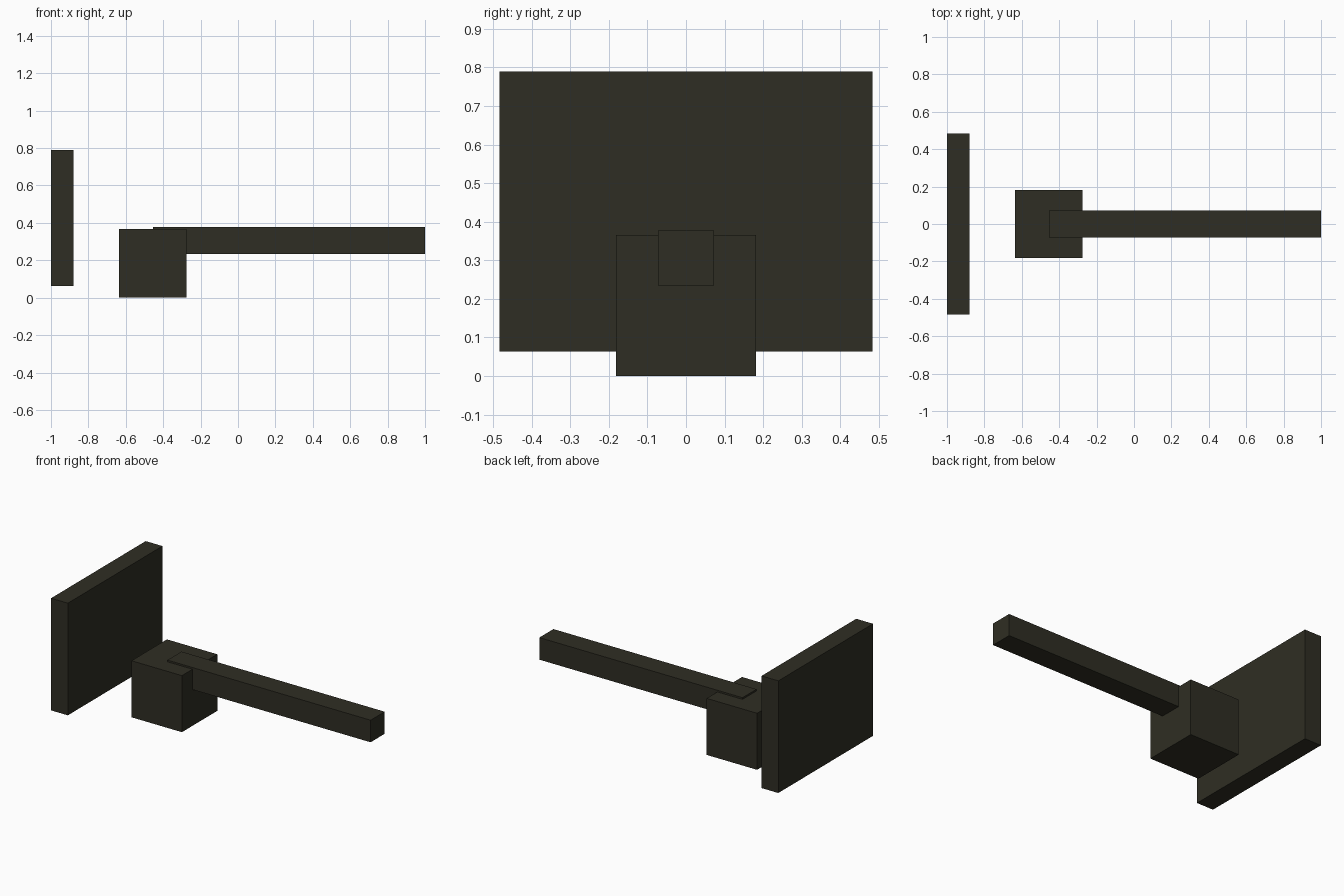
import bpy
from mathutils import Vector

default_cube = bpy.data.objects.get("Cube")
if default_cube:
    bpy.data.objects.remove(default_cube, do_unlink=True)

# Single dark olive colour
colour = (0.028, 0.027, 0.017, 1.0)
dark_olive = bpy.data.materials.new("dark olive")
dark_olive.use_nodes = True
dark_olive.diffuse_color = colour
bsdf = next(n for n in dark_olive.node_tree.nodes if n.type == "BSDF_PRINCIPLED")
bsdf.inputs["Base Color"].default_value = colour


def box(name, low, high):
    """Flat-faced box between two opposite corners."""
    low, high = Vector(low), Vector(high)
    bpy.ops.mesh.primitive_cube_add(size=1, location=(low + high) / 2)
    obj = bpy.context.object
    obj.name = name
    obj.scale = high - low
    bpy.ops.object.transform_apply(location=False, rotation=False, scale=True)
    obj.data.materials.append(dark_olive)
    return obj


# Upright plate, separate from the rest
box("end_plate", (-1, -0.484, 0.063), (-0.88, 0.484, 0.789))
# Cube-shaped body
box("body_block", (-0.636, -0.181, 0), (-0.275, 0.181, 0.366))
# Long bar sunk into the body, its top just proud of it
box("long_bar", (-0.455, -0.072, 0.234), (1, 0.072, 0.377))
